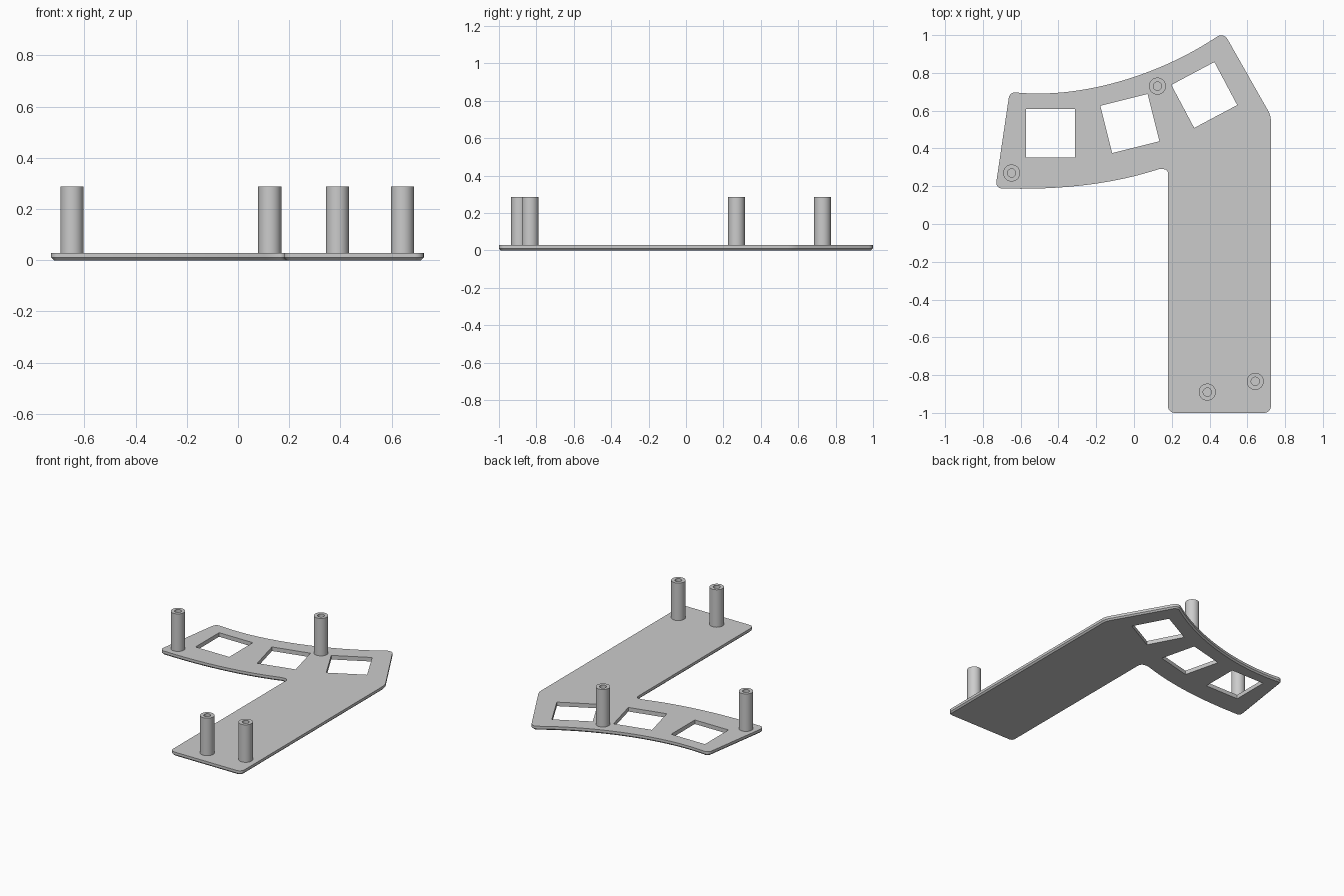
import bpy, bmesh, math
from mathutils import Vector, Matrix
from mathutils.geometry import interpolate_bezier

cube = bpy.data.objects.get("Cube")
if cube:
    bpy.data.objects.remove(cube, do_unlink=True)

THICK = 0.028
CHAMFER = 0.01
POST_TOP = 0.287

grey = bpy.data.materials.new("light grey")
grey.use_nodes = True
colour = (0.6, 0.6, 0.6, 1)
grey.diffuse_color = colour
grey.node_tree.nodes["Principled BSDF"].inputs["Base Color"].default_value = colour


def add_object(name, bm):
    bmesh.ops.recalc_face_normals(bm, faces=bm.faces)
    mesh = bpy.data.meshes.new(name)
    bm.to_mesh(mesh)
    bm.free()
    mesh.materials.append(grey)
    obj = bpy.data.objects.new(name, mesh)
    bpy.context.collection.objects.link(obj)
    return obj


def activate(obj):
    bpy.ops.object.select_all(action='DESELECT')
    obj.select_set(True)
    bpy.context.view_layer.objects.active = obj


def fillet(before, corner, after, radius, steps=6):
    """Points of an arc that rounds one corner."""
    a, c, b = Vector(before), Vector(corner), Vector(after)
    u, v = (a - c).normalized(), (b - c).normalized()
    half = u.angle(v) / 2
    run = radius / math.tan(half)
    k = 4 / 3 * math.tan((math.pi / 2 - half) / 2) * radius
    p, q = c + u * run, c + v * run
    return [w.to_2d() for w in interpolate_bezier(p, p - u * k, q - v * k, q, steps + 1)]


def curve(*controls):
    return [(p.x, p.y, 0) for p in interpolate_bezier(*map(Vector, controls), 28)]


# Outline: x, y and corner radius, clockwise from the narrow end
corners = [(-0.734, 0.188, 0.03), (-0.658, 0.702, 0.035)]
corners += curve((-0.61, 0.695), (-0.27, 0.665), (0.13, 0.79), (0.42, 0.979))
corners += [(0.475, 1.014, 0.038), (0.725, 0.573, 0.12), (0.725, -1, 0.035),
            (0.18, -1, 0.035), (0.18, 0.29, 0.022)]
corners += curve((0.13, 0.29), (-0.13, 0.205), (-0.42, 0.18), (-0.69, 0.188))

outline = []
for i, (x, y, r) in enumerate(corners):
    if r:
        after = corners[(i + 1) % len(corners)]
        outline += fillet(corners[i - 1][:2], (x, y), after[:2], r)
    else:
        outline.append(Vector((x, y)))

# Plate with a chamfer around its underside
bm = bmesh.new()
base = bm.faces.new([bm.verts.new((p.x, p.y, 0)) for p in outline])
bmesh.ops.remove_doubles(bm, verts=bm.verts, dist=0.001)
base = bm.faces[:][0]
walls = bmesh.ops.extrude_face_region(bm, geom=[base], use_keep_orig=True)
raised = [g for g in walls["geom"] if isinstance(g, bmesh.types.BMVert)]
bmesh.ops.translate(bm, verts=raised, vec=(0, 0, THICK))
bmesh.ops.recalc_face_normals(bm, faces=bm.faces)
rim = [e for e in bm.edges if all(v.co.z < 0.001 for v in e.verts)]
bmesh.ops.bevel(bm, geom=rim, offset=CHAMFER, segments=1, affect='EDGES')
plate = add_object("plate", bm)

# Square openings that follow the curved arm
bm = bmesh.new()
for x, y, turn in [(-0.442, 0.48, 0), (-0.022, 0.532, 14), (0.372, 0.683, 28)]:
    place = (Matrix.Translation((x, y, 0)) @ Matrix.Rotation(math.radians(turn), 4, 'Z')
             @ Matrix.Diagonal((0.258, 0.258, 0.2, 1)))
    bmesh.ops.create_cube(bm, size=1, matrix=place)
cutter = add_object("opening_cutter", bm)
cutter.hide_render = True
activate(plate)
cut = plate.modifiers.new("openings", 'BOOLEAN')
cut.operation = 'DIFFERENCE'
cut.solver = 'EXACT'
cut.object = cutter
bpy.ops.object.modifier_apply(modifier=cut.name)
bpy.data.objects.remove(cutter, do_unlink=True)
bpy.ops.object.shade_smooth_by_angle(angle=math.radians(25))


# Hollow standoffs, turned from a profile
def standoff(name, x, y):
    bm = bmesh.new()
    low = THICK - 0.004
    profile = [(0.022, low), (0.022, POST_TOP), (0.045, POST_TOP), (0.045, low)]
    verts = [bm.verts.new((r, 0, z)) for r, z in profile]
    edges = [bm.edges.new(pair) for pair in zip(verts, verts[1:] + verts[:1])]
    bmesh.ops.spin(bm, geom=verts + edges, cent=(0, 0, 0), axis=(0, 0, 1),
                   angle=math.tau, steps=40, use_merge=True)
    bmesh.ops.remove_doubles(bm, verts=bm.verts, dist=0.0001)
    obj = add_object(name, bm)
    obj.location = (x, y, 0)
    activate(obj)
    bpy.ops.object.shade_smooth_by_angle(angle=math.radians(30))


standoff("arm_end_standoff", -0.648, 0.27)
standoff("arm_middle_standoff", 0.124, 0.73)
standoff("front_inner_standoff", 0.388, -0.89)
standoff("front_outer_standoff", 0.642, -0.833)
